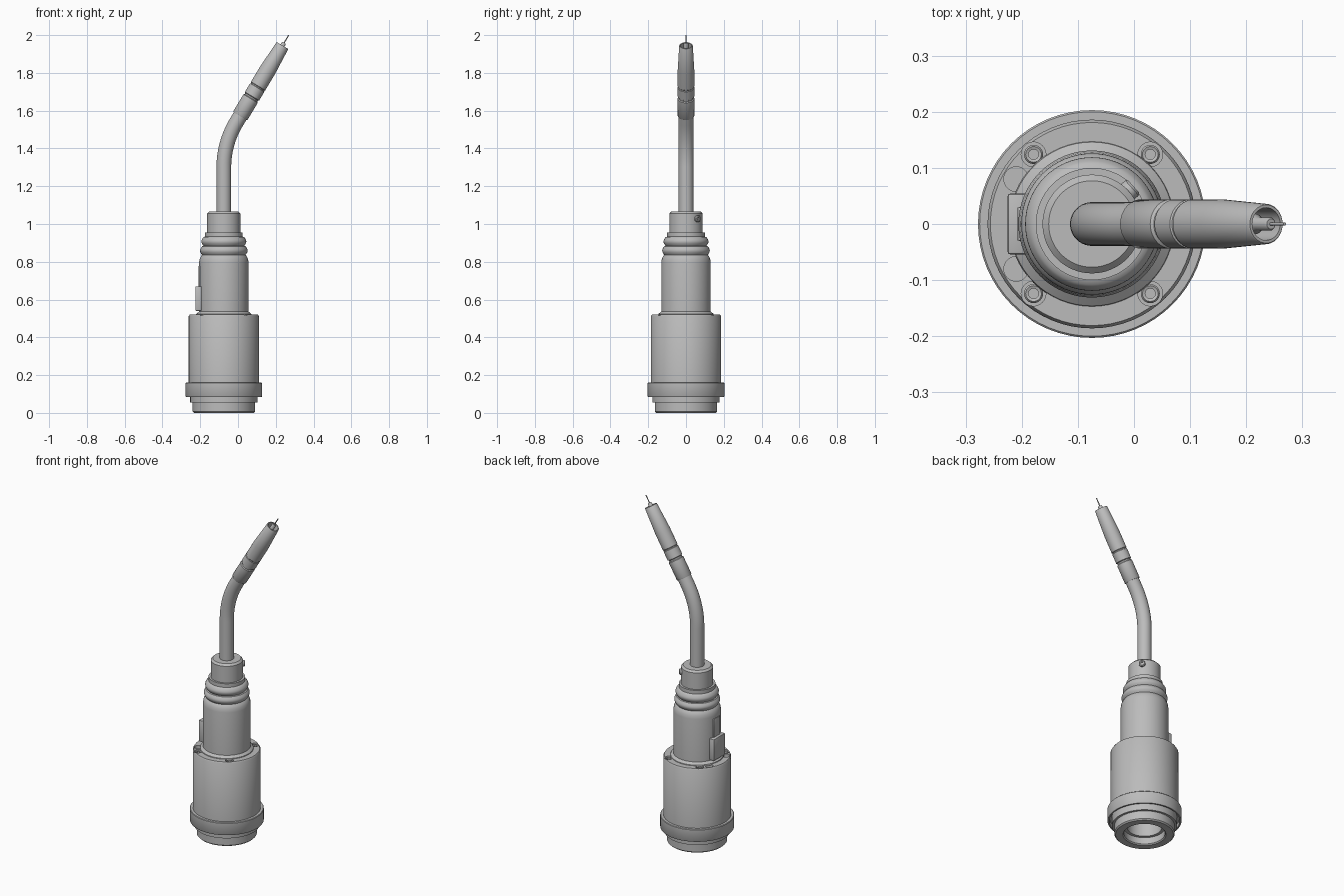
import bpy, bmesh, math
from mathutils import Vector, Matrix

cube = bpy.data.objects.get("Cube")
if cube:
    bpy.data.objects.remove(cube, do_unlink=True)

grey = bpy.data.materials.new("satin grey")
grey.use_nodes = True
colour = (0.5, 0.5, 0.5, 1)
grey.diffuse_color = colour
grey.node_tree.nodes["Principled BSDF"].inputs["Base Color"].default_value = colour

AXIS = Vector((-0.075, 0, 0))
TILT = math.radians(31)
NECK = Vector((math.sin(TILT), 0, math.cos(TILT)))
ELBOW = AXIS + Vector((0, 0, 1.428))


def finish(name, bm):
    bmesh.ops.remove_doubles(bm, verts=bm.verts, dist=1e-5)
    bmesh.ops.recalc_face_normals(bm, faces=bm.faces)
    mesh = bpy.data.meshes.new(name)
    bm.to_mesh(mesh)
    bm.free()
    mesh.materials.append(grey)
    obj = bpy.data.objects.new(name, mesh)
    bpy.context.collection.objects.link(obj)
    return obj


def smooth(obj):
    bpy.ops.object.select_all(action="DESELECT")
    obj.select_set(True)
    bpy.context.view_layer.objects.active = obj
    bpy.ops.object.shade_smooth_by_angle(angle=math.radians(35))
    return obj


def lathe(name, profile, origin=AXIS, direction=(0, 0, 1), steps=64):
    """Revolve (radius, height) points around a directed axis."""
    bm = bmesh.new()
    verts = [bm.verts.new((r, 0, h)) for r, h in profile]
    edges = [bm.edges.new(pair) for pair in zip(verts, verts[1:])]
    bmesh.ops.spin(bm, geom=verts + edges, cent=(0, 0, 0), axis=(0, 0, 1),
                   angle=math.tau, steps=steps)
    turn = Vector((0, 0, 1)).rotation_difference(Vector(direction)).to_matrix().to_4x4()
    bm.transform(Matrix.Translation(origin) @ turn)
    return finish(name, bm)


def box(name, low, high, bevel):
    low, high = Vector(low), Vector(high)
    bm = bmesh.new()
    bmesh.ops.create_cube(bm, size=1)
    bm.transform(Matrix.Translation((low + high) / 2) @ Matrix.Diagonal((*(high - low), 1)))
    bmesh.ops.bevel(bm, geom=bm.edges[:], offset=bevel, segments=2, affect="EDGES", profile=0.5)
    return smooth(finish(name, bm))


def bulge(radius, low, high, depth, count=8):
    """Half-round ring profile between two heights."""
    return [(radius + depth * math.sin(math.pi * i / count),
             low + (high - low) * i / count) for i in range(count + 1)]


# Lower housing with hollow socket
housing = lathe("housing", [
    (0, 0.2), (0.095, 0.2), (0.095, 0.045), (0.112, 0.045), (0.112, 0.006), (0.118, 0),
    (0.158, 0), (0.165, 0.007), (0.165, 0.055), (0.178, 0.055), (0.178, 0.11),
    (0.186, 0.11), (0.186, 0.512), (0.181, 0.52), (0, 0.52)])

# Counterbores for the shoulder screws and the two plain side pockets
screws = [Vector((AXIS.x + sx * 0.104, sy * 0.124, 0)) for sx in (-1, 1) for sy in (-1, 1)]
pockets = [Vector((-0.21, sy * 0.08, 0)) for sy in (-1, 1)]
for spot in screws + pockets:
    cutter = lathe("bore_cutter", [(0, 0.497), (0.022, 0.497), (0.022, 0.55), (0, 0.55)], spot, steps=32)
    cutter.hide_render = True
    cut = housing.modifiers.new("bore", "BOOLEAN")
    cut.operation, cut.solver, cut.object = "DIFFERENCE", "EXACT", cutter
    bpy.context.view_layer.objects.active = housing
    bpy.ops.object.modifier_apply(modifier=cut.name)
    bpy.data.objects.remove(cutter, do_unlink=True)
smooth(housing)

# Socket-head screws
for spot in screws:
    smooth(lathe("shoulder_screw", [
        (0, 0.505), (0.009, 0.505), (0.009, 0.514), (0.014, 0.516), (0.017, 0.512),
        (0.017, 0.49), (0, 0.49)], spot, steps=24))

# Clamp collar, open underneath
smooth(lathe("collar", [
    (0.185, 0.16), (0.185, 0.11), (0.193, 0.11), (0.193, 0.085), (0.201, 0.085),
    (0.203, 0.088), (0.203, 0.157), (0.2, 0.16), (0.185, 0.16)]))

# Handle sleeve with flared foot, rounded shoulder and ribbed boot
smooth(lathe("sleeve", [
    (0, 0.515), (0.148, 0.515), (0.146, 0.524), (0.131, 0.536), (0.131, 0.795),
    (0.128, 0.815), (0.119, 0.833)]
    + bulge(0.115, 0.836, 0.882, 0.011) + bulge(0.108, 0.884, 0.93, 0.011)
    + [(0.1, 0.933), (0.1, 0.955), (0, 0.955)]))

# Top cap and its set screw
smooth(lathe("cap", [
    (0, 0.95), (0.088, 0.95), (0.088, 1.055), (0.077, 1.066), (0, 1.066)]))
smooth(lathe("set_screw", [
    (0, 0.07), (0.018, 0.07), (0.018, 0.096), (0.014, 0.1), (0.008, 0.1),
    (0.008, 0.093), (0, 0.093)],
    AXIS + Vector((0, 0, 1.028)), (1, 0.9, 0), steps=24))

# Side clip and backing plate
box("side_clip", (-0.225, -0.054, 0.54), (-0.19, 0.054, 0.67), 0.004)
box("clip_backing", (-0.208, -0.03, 0.66), (-0.19, 0.03, 0.78), 0.003)

# Bent neck tube, swept along an arc
bend = 0.46
reach = bend * math.tan(TILT / 2)
bm = bmesh.new()
start = ELBOW - Vector((0, 0, reach))
stations = [(AXIS + Vector((0, 0, 1.05)), 0)]
for i in range(17):
    a = TILT * i / 16
    stations.append((start + Vector((bend * (1 - math.cos(a)), 0, bend * math.sin(a))), a))
stations.append((ELBOW + NECK * 0.2, TILT))
rings = []
for centre, a in stations:
    turn = Matrix.Rotation(a, 3, "Y")
    rings.append([bm.verts.new(centre + turn @ Vector(
        (0.039 * math.cos(math.tau * k / 40), 0.039 * math.sin(math.tau * k / 40), 0)))
        for k in range(40)])
for low, high in zip(rings, rings[1:]):
    for k in range(40):
        n = (k + 1) % 40
        bm.faces.new((low[k], low[n], high[n], high[k]))
bm.faces.new(rings[0])
bm.faces.new(rings[-1])
smooth(finish("neck_tube", bm))

# Grooved nozzle with open mouth
smooth(lathe("nozzle", [
    (0, 0.168), (0.042, 0.168), (0.044, 0.171), (0.044, 0.275), (0.039, 0.279),
    (0.039, 0.286), (0.044, 0.29), (0.044, 0.343), (0.041, 0.345), (0.041, 0.35),
    (0.044, 0.353), (0.044, 0.45), (0.036, 0.6), (0.034, 0.603), (0.029, 0.603),
    (0.029, 0.5), (0, 0.5)], ELBOW, NECK, 48))

# Contact tip and wire
smooth(lathe("contact_tip", [
    (0, 0.49), (0.018, 0.49), (0.018, 0.565), (0.012, 0.58), (0.012, 0.615),
    (0.009, 0.62), (0, 0.62)], ELBOW, NECK, 32))
smooth(lathe("wire", [(0, 0.6), (0.003, 0.6), (0.003, 0.667), (0, 0.667)], ELBOW, NECK, 12))
